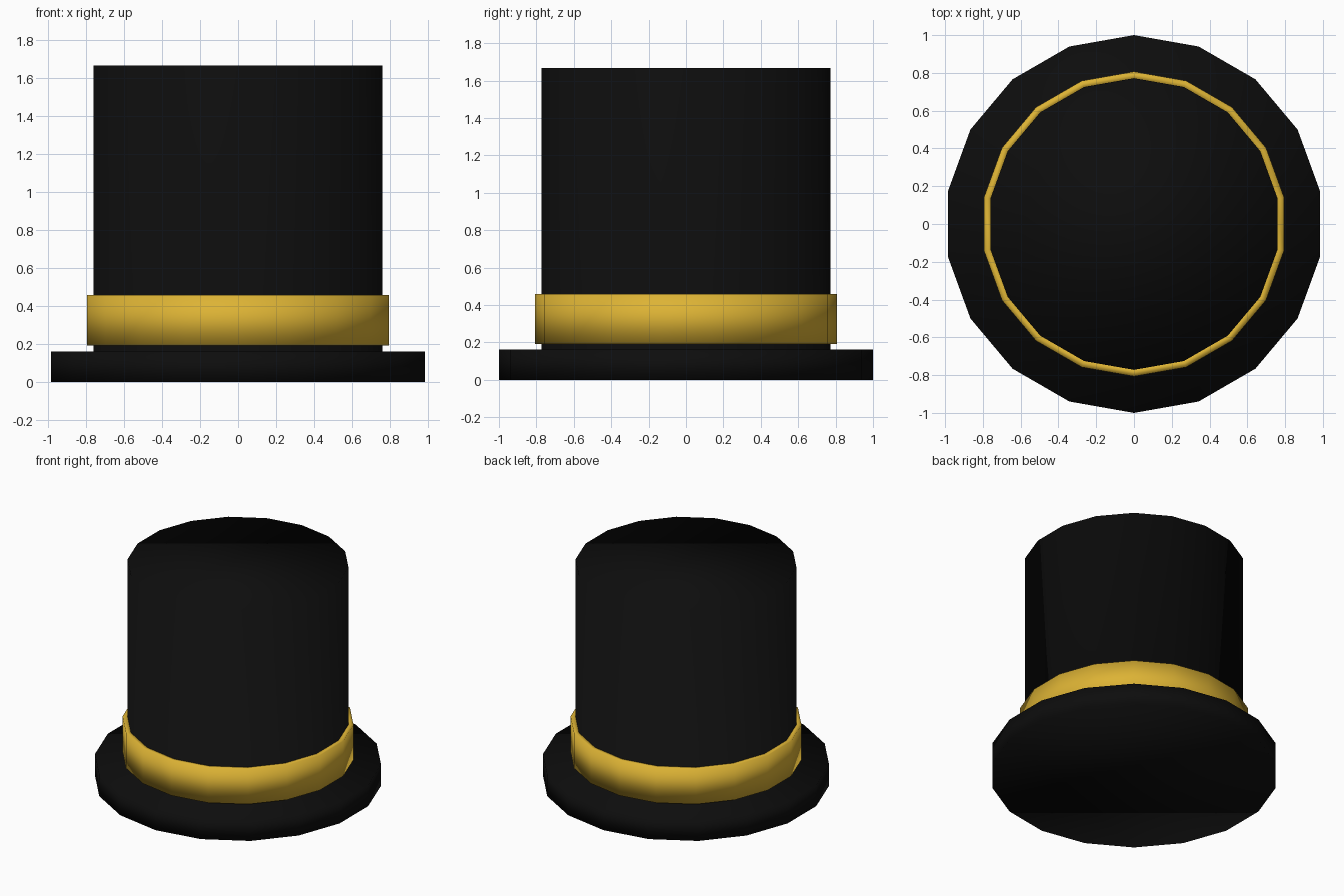
import bpy, bmesh, math

if "Cube" in bpy.data.objects:
    bpy.data.objects.remove(bpy.data.objects["Cube"])

SIDES = 18


def material(name, color):
    m = bpy.data.materials.new(name)
    m.diffuse_color = (*color, 1)
    m.use_nodes = True
    m.node_tree.nodes["Principled BSDF"].inputs["Base Color"].default_value = m.diffuse_color
    return m


def lathe(name, profile, mat, closed=False):
    """Revolve (radius, z) points, either capped at both ends or closed to a ring."""
    bm = bmesh.new()
    rings = []
    for r, z in profile:
        angles = [math.pi / 2 + 2 * math.pi * i / SIDES for i in range(SIDES)]
        rings.append([bm.verts.new((r * math.cos(a), r * math.sin(a), z)) for a in angles])
    pairs = list(zip(rings, rings[1:]))
    if closed:
        pairs.append((rings[-1], rings[0]))
    else:
        bm.faces.new(rings[0])
        bm.faces.new(rings[-1])
    for a, b in pairs:
        for i in range(SIDES):
            j = (i + 1) % SIDES
            bm.faces.new((a[i], a[j], b[j], b[i]))
    bmesh.ops.recalc_face_normals(bm, faces=bm.faces)
    for f in bm.faces:
        f.smooth = True
    mesh = bpy.data.meshes.new(name)
    bm.to_mesh(mesh)
    bm.free()
    mesh.materials.append(mat)
    obj = bpy.data.objects.new(name, mesh)
    bpy.context.collection.objects.link(obj)
    return obj


black = material("black_felt", (0.004, 0.004, 0.004))
gold = material("gold_ribbon", (0.72, 0.45, 0.035))

# Brim and crown in one profile
lathe("hat_body", [(1.0, 0), (1.0, 0.162), (0.772, 0.162), (0.772, 1.667)], black)

# Ribbon band around the crown
lathe("hat_band", [(0.765, 0.192), (0.807, 0.192), (0.807, 0.46), (0.765, 0.46)], gold, closed=True)
